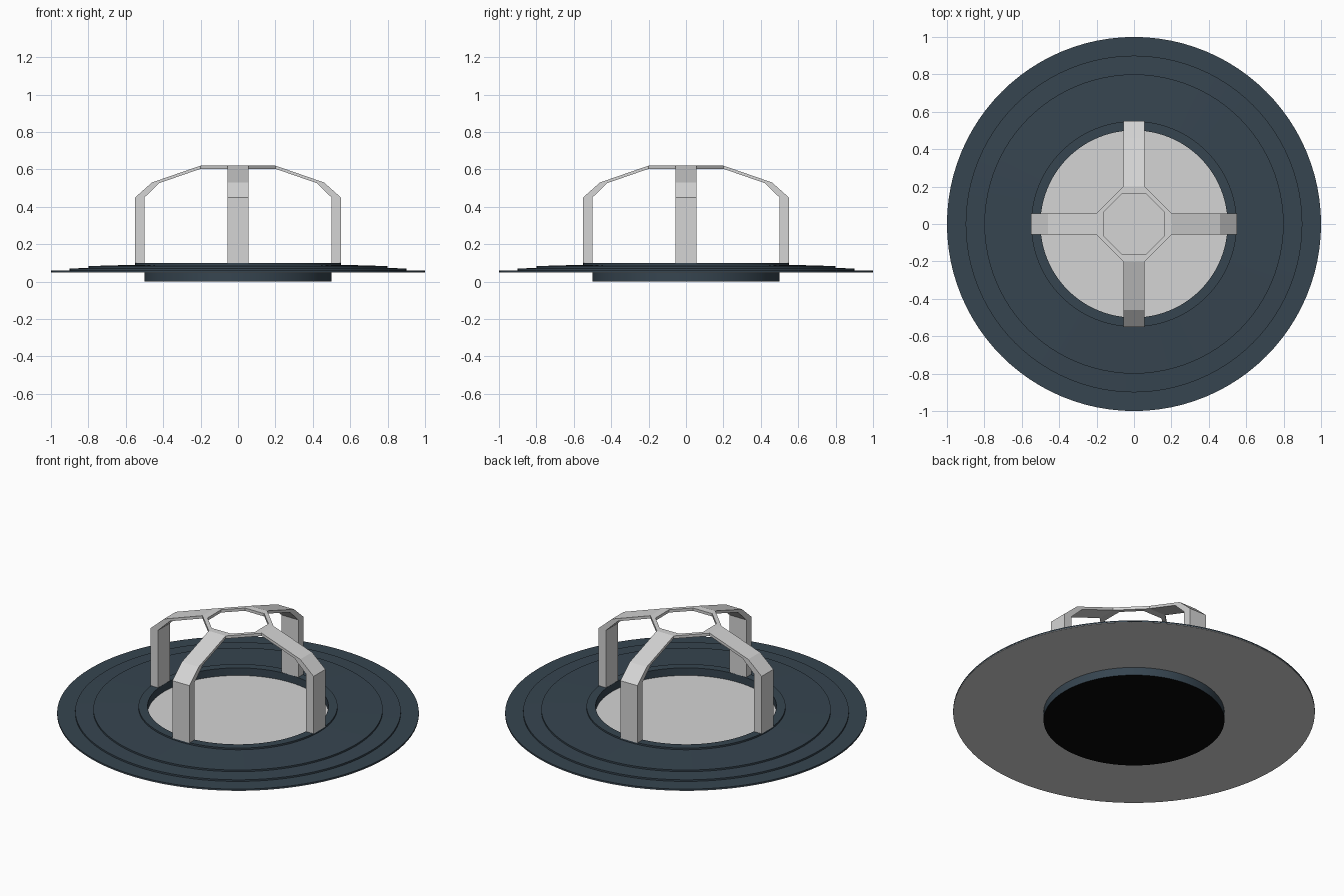
import bpy, bmesh, math

if "Cube" in bpy.data.objects:
    bpy.data.objects.remove(bpy.data.objects["Cube"])

def material(name, rgb):
    m = bpy.data.materials.new(name)
    m.diffuse_color = (*rgb, 1)
    m.use_nodes = True
    m.node_tree.nodes["Principled BSDF"].inputs["Base Color"].default_value = m.diffuse_color
    return m

DARK = material("slate blue", (0.037, 0.059, 0.08))
GREY = material("light grey", (0.66, 0.66, 0.66))
BLACK = material("black", (0.002, 0.002, 0.002))

def finish(name, bm, *mats):
    bmesh.ops.remove_doubles(bm, verts=bm.verts, dist=1e-5)
    me = bpy.data.meshes.new(name)
    bm.to_mesh(me)
    bm.free()
    for m in mats:
        me.materials.append(m)
    ob = bpy.data.objects.new(name, me)
    bpy.context.collection.objects.link(ob)
    return ob

def smooth(ob):
    bpy.ops.object.select_all(action='DESELECT')
    ob.select_set(True)
    bpy.context.view_layer.objects.active = ob
    bpy.ops.object.shade_smooth_by_angle(angle=math.radians(30))

def lathe(name, profile, mat, n=96):
    """Revolve a closed counter-clockwise (r, z) profile."""
    bm = bmesh.new()
    rings = [[bm.verts.new((r * math.cos(2 * math.pi * i / n),
                            r * math.sin(2 * math.pi * i / n), z))
              for i in range(n)] for r, z in profile]
    for a, b in zip(rings, rings[1:] + rings[:1]):
        for i in range(n):
            j = (i + 1) % n
            bm.faces.new((a[i], a[j], b[j], b[i]))
    bmesh.ops.recalc_face_normals(bm, faces=bm.faces)
    ob = finish(name, bm, mat)
    smooth(ob)
    return ob

def drum(name, r, z0, z1, *mats):
    bm = bmesh.new()
    bmesh.ops.create_cone(bm, cap_ends=True, segments=96, radius1=r, radius2=r, depth=z1 - z0)
    bmesh.ops.translate(bm, verts=bm.verts, vec=(0, 0, (z0 + z1) / 2))
    bm.normal_update()
    for f in bm.faces:      # underside takes the last colour
        f.material_index = len(mats) - 1 if f.normal.z < -0.5 else 0
    ob = finish(name, bm, *mats)
    smooth(ob)
    return ob

# stepped flange with raised inner lip
lathe("flange", [(0.5, 0.052), (1, 0.052), (1, 0.06), (0.9, 0.06), (0.9, 0.07),
                 (0.8, 0.073), (0.8, 0.083), (0.55, 0.09), (0.55, 0.1), (0.5, 0.1)], DARK)
# thin grey plate closing the opening and lining the underside
drum("base_plate", 0.999, 0.049, 0.054, GREY)
# collar under the flange with a black bottom
drum("lower_collar", 0.5, 0.0, 0.05, DARK, BLACK)

# four bent legs
W = 0.057
outer = [(0.55, 0.1), (0.55, 0.45), (0.46, 0.53), (0.2, 0.62)]
inner = [(0.5, 0.1), (0.5, 0.45), (0.42, 0.527), (0.2, 0.603)]
for k in range(4):
    c, s = round(math.cos(k * math.pi / 2)), round(math.sin(k * math.pi / 2))
    bm = bmesh.new()

    def v(p, w):
        return bm.verts.new((p[0] * c - w * s, p[0] * s + w * c, p[1]))
    loops = [[v(o, -W), v(o, W), v(i, W), v(i, -W)] for o, i in zip(outer, inner)]
    for a, b in zip(loops, loops[1:]):
        for i in range(4):
            j = (i + 1) % 4
            bm.faces.new((a[i], a[j], b[j], b[i]))
    bm.faces.new(loops[0])
    bm.faces.new(loops[-1])
    bmesh.ops.recalc_face_normals(bm, faces=bm.faces)
    finish(f"leg_{k + 1}", bm, GREY)

# open octagonal crown joining the legs
bm = bmesh.new()

def octagon(r, w, z):
    pts = []
    for k in range(4):
        c, s = round(math.cos(k * math.pi / 2)), round(math.sin(k * math.pi / 2))
        pts += [bm.verts.new((r * c - t * s, r * s + t * c, z)) for t in (-w, w)]
    return pts

rings = [octagon(0.2, W, 0.603), octagon(0.2, W, 0.62),
         octagon(0.16, 0.065, 0.62), octagon(0.16, 0.065, 0.603)]
for a, b in zip(rings, rings[1:] + rings[:1]):
    for i in range(8):
        j = (i + 1) % 8
        bm.faces.new((a[i], a[j], b[j], b[i]))
bmesh.ops.recalc_face_normals(bm, faces=bm.faces)
finish("crown_ring", bm, GREY)
